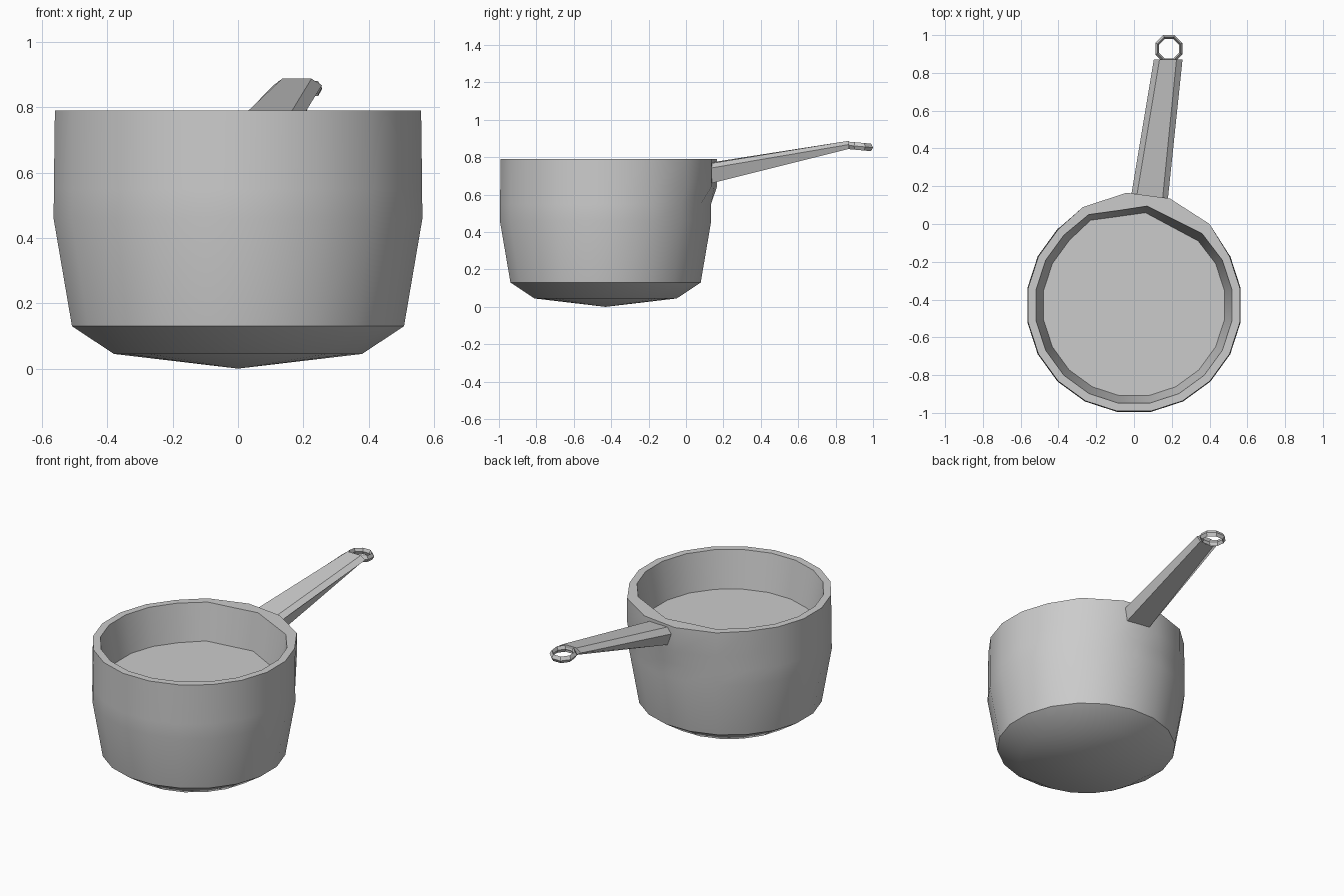
import bpy, bmesh, math
from mathutils import Vector

if "Cube" in bpy.data.objects:
    bpy.data.objects.remove(bpy.data.objects["Cube"])

SIDES = 20
CY = -0.43


def ring(r, z, back=None):
    """One loop of the pot; 'back' replaces points next to the handle."""
    pts = []
    for k in range(SIDES):
        a = math.radians(9 + 18 * k)
        pts.append(Vector((r * math.cos(a), CY + r * math.sin(a), z)))
    for k, (x, y) in (back or {}).items():
        pts[k] = Vector((x, y, z))
    return pts


def bridge(bm, a, b):
    n = len(a)
    for i in range(n):
        bm.faces.new((a[i], a[(i + 1) % n], b[(i + 1) % n], b[i]))


def finish(bm, name, angle):
    bmesh.ops.recalc_face_normals(bm, faces=bm.faces)
    me = bpy.data.meshes.new(name)
    bm.to_mesh(me)
    bm.free()
    ob = bpy.data.objects.new(name, me)
    bpy.context.collection.objects.link(ob)
    bpy.ops.object.select_all(action='DESELECT')
    ob.select_set(True)
    bpy.context.view_layer.objects.active = ob
    bpy.ops.object.shade_smooth_by_angle(angle=math.radians(angle))
    return ob


# Pot: outer wall, flat rim, inner wall and raised floor
bulge = {2: (0.40, 0.0), 3: (0.19, 0.135), 4: (0.08, 0.15), 5: (-0.04, 0.165), 6: (-0.27, 0.09)}
inner = {2: (0.36, -0.05), 3: (0.21, 0.025), 4: (0.07, 0.095), 5: (-0.08, 0.072), 6: (-0.24, 0.05)}
floor = {2: (0.34, -0.09), 3: (0.20, -0.015), 4: (0.06, 0.06), 5: (-0.08, 0.04), 6: (-0.23, 0.02)}
bm = bmesh.new()
loops = [ring(0.385, 0.045), ring(0.515, 0.13), ring(0.572, 0.46), ring(0.571, 0.55),
         ring(0.570, 0.64, bulge), ring(0.568, 0.79, bulge),
         ring(0.525, 0.79, inner), ring(0.485, 0.565, floor)]
vl = [[bm.verts.new(p) for p in lp] for lp in loops]
for a, b in zip(vl, vl[1:]):
    bridge(bm, a, b)
tip = bm.verts.new((0, CY, 0))
for i in range(SIDES):
    bm.faces.new((vl[0][(i + 1) % SIDES], vl[0][i], tip))
bm.faces.new(vl[-1])
finish(bm, "pot", 42)

# Handle: six-sided tapering bar rising to the back
root = [(-0.02, 0.735), (0.01, 0.77), (0.15, 0.765), (0.178, 0.74), (0.165, 0.657), (0.01, 0.657)]
end = [(0.105, 0.865), (0.135, 0.888), (0.225, 0.888), (0.257, 0.868), (0.23, 0.845), (0.135, 0.845)]
bm = bmesh.new()
a = [bm.verts.new((x, 0.12, z)) for x, z in root]
b = [bm.verts.new((x, 0.872, z)) for x, z in end]
bridge(bm, a, b)
bm.faces.new(a)
bm.faces.new(b)
finish(bm, "handle", 30)

# Hanging loop: eight-sided ring dipping towards its tip
bm = bmesh.new()
secs = []
for k in range(8):
    t = math.radians(22.5 + 45 * k)
    sec = []
    for r, dz in ((0.057, 0), (0.066, 0.02), (0.078, 0), (0.066, -0.02)):
        y = r * math.sin(t)
        sec.append(bm.verts.new((0.185 + r * math.cos(t), 0.928 + y, 0.858 + dz - 0.09 * y)))
    secs.append(sec)
for k in range(8):
    bridge(bm, secs[k], secs[(k + 1) % 8])
finish(bm, "hanging_loop", 30)
